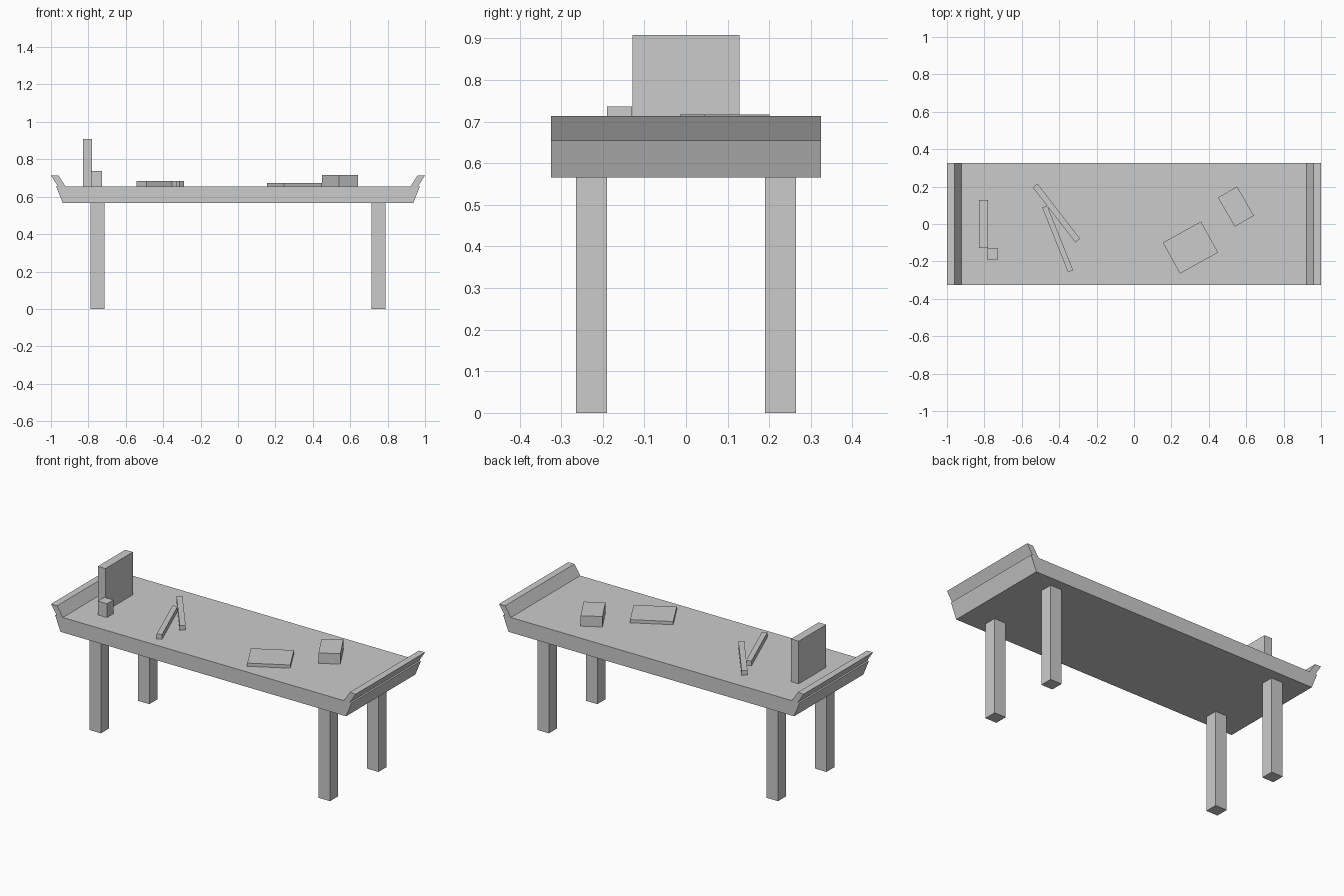
import bpy, bmesh
from math import radians
from mathutils import Matrix

if "Cube" in bpy.data.objects:
    bpy.data.objects.remove(bpy.data.objects["Cube"])

TOP = 0.655      # table surface height
UNDER = 0.566    # underside of the tabletop
HALF_Y = 0.325


def finish(name, bm):
    bmesh.ops.recalc_face_normals(bm, faces=bm.faces)
    mesh = bpy.data.meshes.new(name)
    bm.to_mesh(mesh)
    bm.free()
    ob = bpy.data.objects.new(name, mesh)
    bpy.context.collection.objects.link(ob)
    return ob


def box(name, x, y, size, z=TOP, angle=0):
    """Box standing on height z, turned about its vertical axis."""
    bm = bmesh.new()
    bmesh.ops.create_cube(bm, size=1)
    bmesh.ops.transform(bm, verts=bm.verts, matrix=Matrix.Diagonal((*size, 1)))
    bmesh.ops.translate(bm, verts=bm.verts, vec=(0, 0, size[2] / 2))
    ob = finish(name, bm)
    ob.location = (x, y, z)
    ob.rotation_euler.z = radians(angle)
    return ob


def extrusion(name, profile):
    """XZ profile extruded across the table depth."""
    bm = bmesh.new()
    face = bm.faces.new([bm.verts.new((x, -HALF_Y, z)) for x, z in profile])
    new = bmesh.ops.extrude_face_region(bm, geom=[face])["geom"]
    verts = [g for g in new if isinstance(g, bmesh.types.BMVert)]
    bmesh.ops.translate(bm, verts=verts, vec=(0, 2 * HALF_Y, 0))
    # Keep the starting cap so the solid is closed
    if not face.is_valid:
        bmesh.ops.holes_fill(bm, edges=bm.edges)
    return finish(name, bm)


# Tabletop with bevelled ends
extrusion("tabletop", [(-0.937, UNDER), (0.937, UNDER), (0.973, TOP), (-0.973, TOP)])

# Upturned lips and legs
for s, side in ((-1, "left"), (1, "right")):
    extrusion(side + "_end_lip", [(s * 0.922, TOP), (s * 0.962, TOP),
                                  (s * 1.0, 0.714), (s * 0.96, 0.714)])
    for t, end in ((-1, "front"), (1, "back")):
        box(f"{end}_{side}_leg", s * 0.752, t * 0.227, (0.075, 0.075, UNDER), z=0)

# Objects lying on the table
box("upright_panel", -0.805, 0.0, (0.05, 0.258, 0.253))
box("small_block", -0.757, -0.16, (0.06, 0.06, 0.082))
box("back_stick", -0.415, 0.059, (0.372, 0.032, 0.029), angle=-52.3)
box("front_stick", -0.408, -0.08, (0.372, 0.03, 0.029), angle=-68.2)
box("flat_book", 0.302, -0.126, (0.233, 0.189, 0.019), angle=29)
box("low_box", 0.545, 0.093, (0.118, 0.18, 0.062), angle=30)
